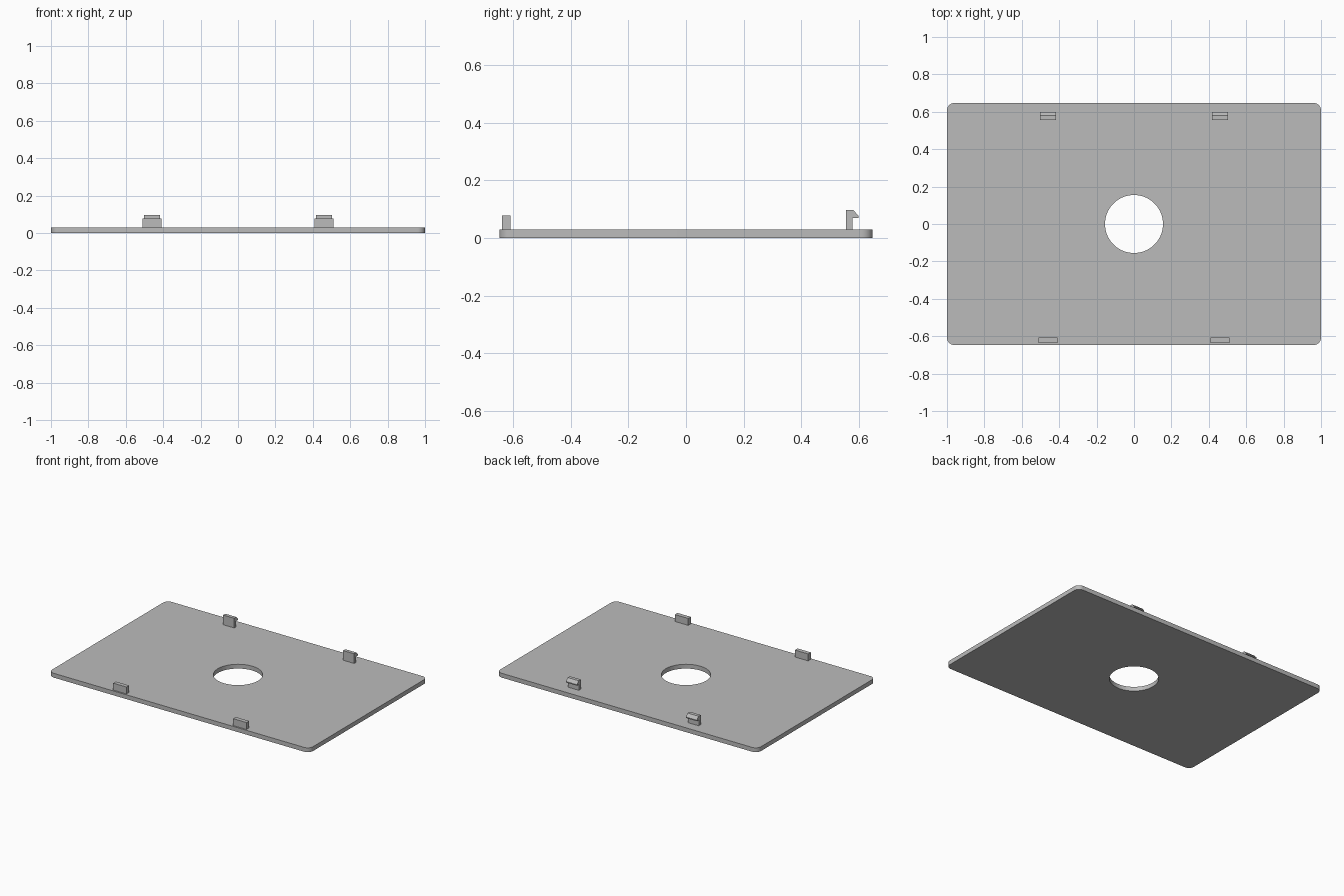
import bpy
import bmesh
from math import cos, sin, pi
from mathutils import Vector

default = bpy.data.objects.get("Cube")
if default:
    bpy.data.objects.remove(default, do_unlink=True)

GREY = (0.5, 0.5, 0.5, 1.0)
grey = bpy.data.materials.new("plain grey")
grey.use_nodes = True
grey.diffuse_color = GREY
grey.node_tree.nodes["Principled BSDF"].inputs["Base Color"].default_value = GREY


def prism(name, outline, direction):
    """Extrude a closed outline along a direction into a solid."""
    bm = bmesh.new()
    face = bm.faces.new([bm.verts.new(p) for p in outline])
    result = bmesh.ops.extrude_face_region(bm, geom=[face], use_keep_orig=True)
    moved = [g for g in result["geom"] if isinstance(g, bmesh.types.BMVert)]
    bmesh.ops.translate(bm, verts=moved, vec=Vector(direction))
    bmesh.ops.recalc_face_normals(bm, faces=bm.faces)
    mesh = bpy.data.meshes.new(name)
    bm.to_mesh(mesh)
    bm.free()
    mesh.materials.append(grey)
    obj = bpy.data.objects.new(name, mesh)
    bpy.context.collection.objects.link(obj)
    return obj


def arc(cx, cy, radius, start, sweep, steps, z):
    return [(cx + radius * cos(start + sweep * i / steps),
             cy + radius * sin(start + sweep * i / steps), z)
            for i in range(steps + 1)]


# Plate with rounded corners
HALF_X, HALF_Y, THICK, CORNER = 1.0, 0.647, 0.03, 0.04
outline = []
for k, (sx, sy) in enumerate([(1, 1), (-1, 1), (-1, -1), (1, -1)]):
    outline += arc(sx * (HALF_X - CORNER), sy * (HALF_Y - CORNER),
                   CORNER, k * pi / 2, pi / 2, 10, 0)
plate = prism("base_plate", outline, (0, 0, THICK))

# Round centre hole
cutter = prism("hole_cutter", arc(0, 0, 0.155, 0, 2 * pi, 72, -0.1)[:-1], (0, 0, 0.3))
cutter.hide_render = True
cut = plate.modifiers.new("centre_hole", "BOOLEAN")
cut.operation = "DIFFERENCE"
cut.solver = "EXACT"
cut.object = cutter
bpy.context.view_layer.objects.active = plate
bpy.ops.object.select_all(action="DESELECT")
plate.select_set(True)
bpy.ops.object.modifier_apply(modifier=cut.name)
bpy.data.objects.remove(cutter, do_unlink=True)
bpy.ops.object.shade_smooth_by_angle(angle=pi / 6)

# Side profiles (y, z) of the upright tabs and the hooked clips
TAB = [(-0.637, 0.02), (-0.608, 0.02), (-0.608, 0.078), (-0.637, 0.078)]
CLIP = [(0.555, 0.02), (0.577, 0.02), (0.577, 0.07), (0.598, 0.07),
        (0.598, 0.077), (0.579, 0.097), (0.555, 0.097)]

# One tab at the front and one clip at the back on each side
for side, x in (("left", 0.46), ("right", -0.46)):
    for part, profile, half in (("front_tab", TAB, 0.051), ("back_clip", CLIP, 0.042)):
        prism(f"{part}_{side}", [(x - half, y, z) for y, z in profile], (2 * half, 0, 0))
